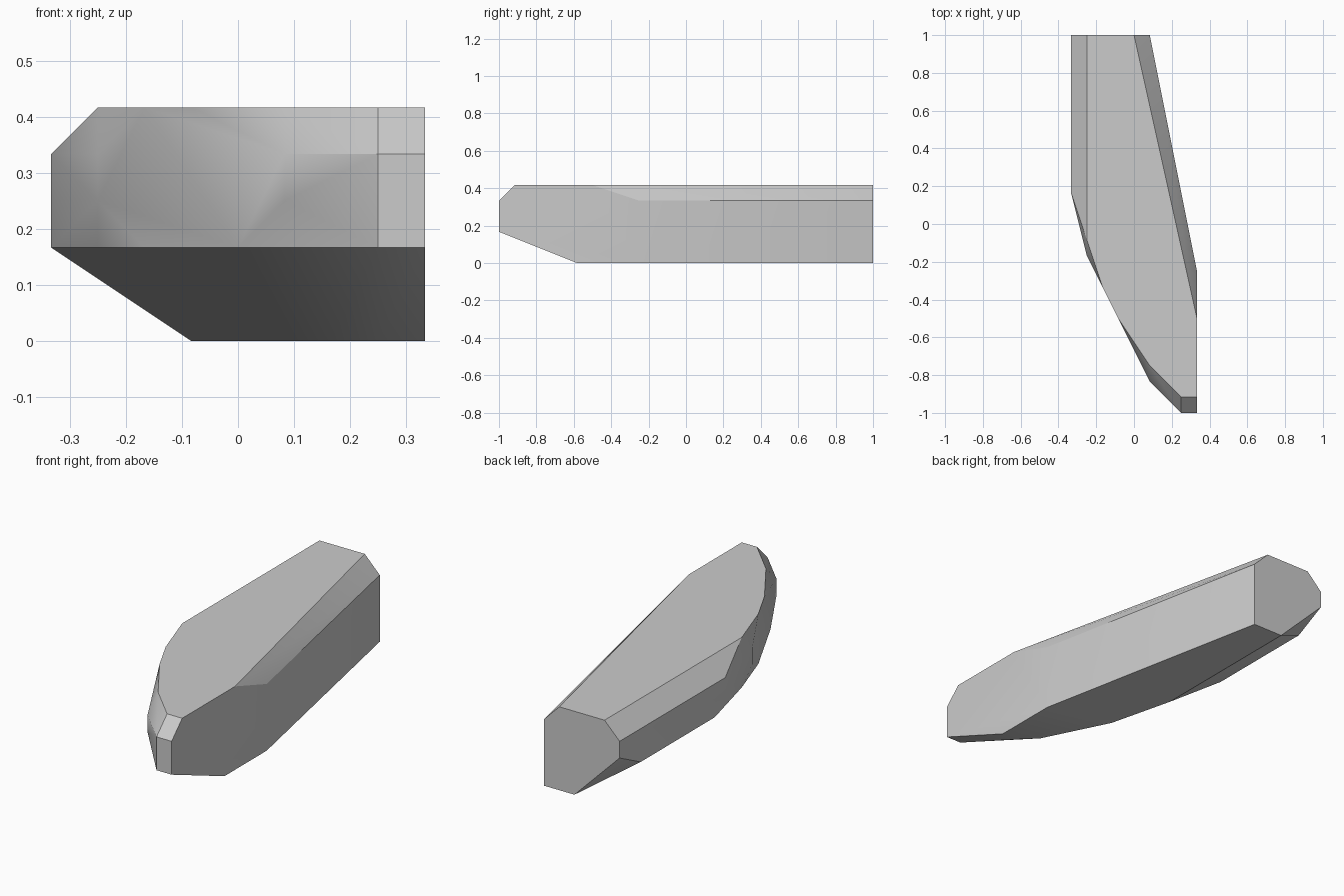
import bpy
import bmesh
import math

default_cube = bpy.data.objects.get("Cube")
if default_cube:
    bpy.data.objects.remove(default_cube, do_unlink=True)

GRID = 1 / 12  # every corner sits on this modular grid


def make_material(name, colour):
    material = bpy.data.materials.new(name)
    material.use_nodes = True
    material.diffuse_color = colour
    material.node_tree.nodes["Principled BSDF"].inputs["Base Color"].default_value = colour
    return material


def hull_from_outlines(name, outlines, material):
    """Wrap a convex faceted body around outlines stacked by height."""
    bm = bmesh.new()
    for height, outline in outlines.items():
        for x, y in outline:
            bm.verts.new((x * GRID, y * GRID, height * GRID))
    result = bmesh.ops.convex_hull(bm, input=bm.verts)
    leftovers = set(result["geom_interior"] + result["geom_unused"])
    loose = [item for item in leftovers if isinstance(item, bmesh.types.BMVert)]
    bmesh.ops.delete(bm, geom=loose, context="VERTS")
    # Merge the coplanar triangles into clean flat facets
    bmesh.ops.dissolve_limit(bm, angle_limit=math.radians(0.5),
                             verts=bm.verts, edges=bm.edges)
    bmesh.ops.recalc_face_normals(bm, faces=bm.faces)
    mesh = bpy.data.meshes.new(name)
    bm.to_mesh(mesh)
    bm.free()
    mesh.materials.append(material)
    body = bpy.data.objects.new(name, mesh)
    bpy.context.collection.objects.link(body)
    return body


# Outlines of the body, from the keel up to the flat deck
keel = [(-1, 12), (1, 12), (4, -3), (4, -7), (3, -7), (2, -6), (0, -2), (-1, 2)]
lower_rim = [(-4, 10), (-4, 3), (-3, -1), (-2, -4), (0, -8), (3, -12), (4, -12)]
flank = [(-4, 12), (-4, 2), (-3, -2), (1, -10)]
upper_rim = flank + [(3, -12), (4, -12), (4, -3), (1, 12)]
deck = [(-3, 12), (0, 12), (4, -6), (4, -11), (3, -11),
        (1, -9), (-1, -6), (-2, -4), (-3, -1)]

grey = make_material("plain grey", (0.6, 0.6, 0.6, 1))
body = hull_from_outlines(
    "half_hull", {0: keel, 2: lower_rim, 3: flank, 4: upper_rim, 5: deck}, grey)

# Soft shading across shallow facets, crisp edges elsewhere
bpy.ops.object.select_all(action="DESELECT")
body.select_set(True)
bpy.context.view_layer.objects.active = body
bpy.ops.object.shade_smooth_by_angle(angle=math.radians(30))
